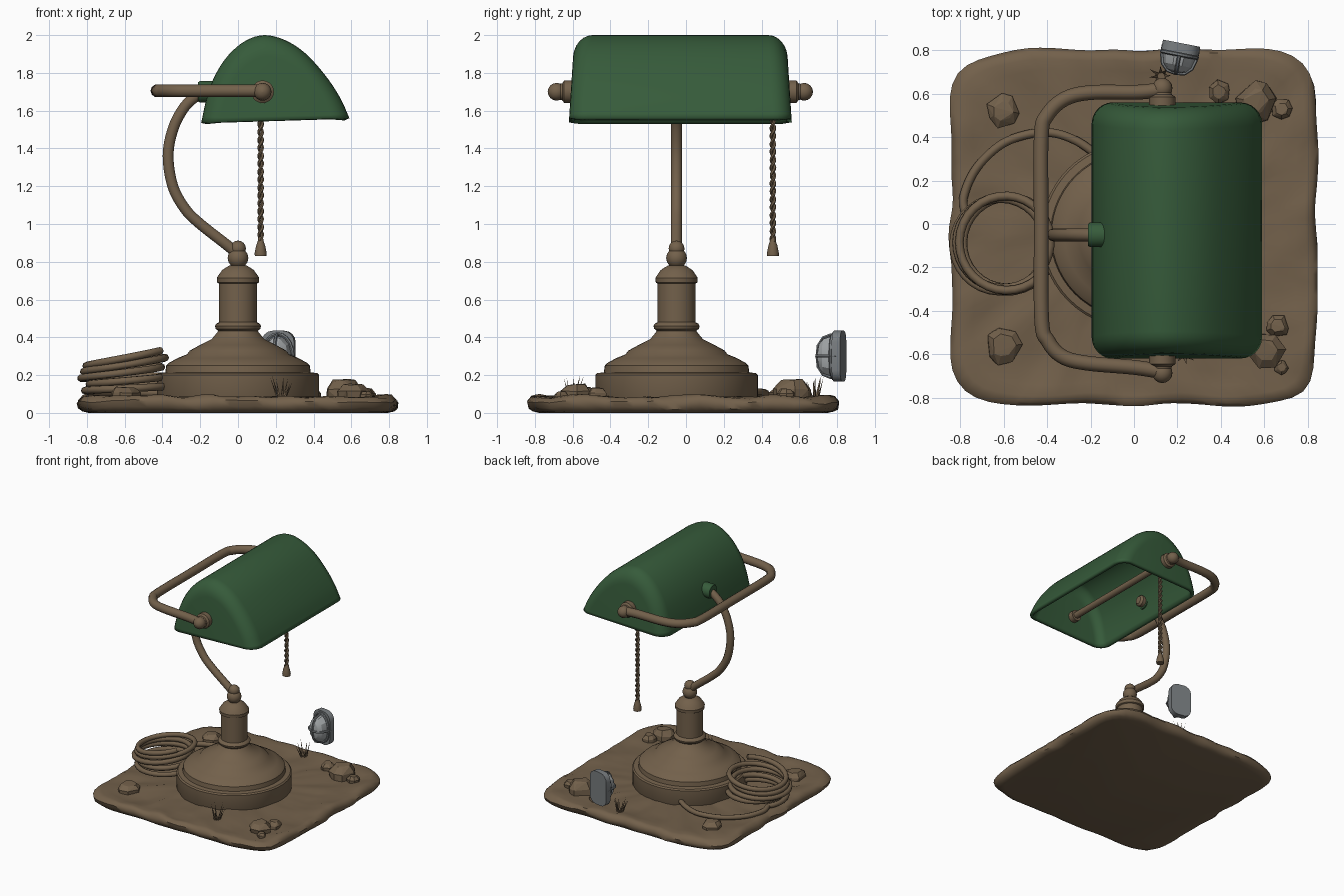
import bpy, bmesh, math, random
from mathutils import Vector, Matrix, noise

if "Cube" in bpy.data.objects:
    bpy.data.objects.remove(bpy.data.objects["Cube"])

random.seed(4)
BASE_Y = -0.05


def material(name, rgb):
    m = bpy.data.materials.new(name)
    m.diffuse_color = (*rgb, 1)
    m.use_nodes = True
    m.node_tree.nodes["Principled BSDF"].inputs["Base Color"].default_value = m.diffuse_color
    return m


BROWN = material("earthy brown", (0.17, 0.118, 0.070))
GREEN = material("shade green", (0.037, 0.105, 0.043))
GREY = material("housing grey", (0.19, 0.205, 0.215))
PALE = material("lens grey", (0.36, 0.38, 0.39))


def finish(name, bm, mat, angle=40):
    bmesh.ops.recalc_face_normals(bm, faces=bm.faces)
    me = bpy.data.meshes.new(name)
    bm.to_mesh(me)
    bm.free()
    return place(name, me, mat, angle)


def place(name, me, mat, angle):
    ob = bpy.data.objects.new(name, me)
    bpy.context.collection.objects.link(ob)
    me.materials.clear()
    me.materials.append(mat)
    if angle:
        bpy.ops.object.select_all(action='DESELECT')
        ob.select_set(True)
        bpy.context.view_layer.objects.active = ob
        bpy.ops.object.shade_smooth_by_angle(angle=math.radians(angle))
    return ob


def smooth_path(pts, n=8):
    """Catmull-Rom interpolation through the points."""
    p = [Vector(q) for q in pts]
    p = [2 * p[0] - p[1]] + p + [2 * p[-1] - p[-2]]
    out = []
    for a, b, c, d in zip(p, p[1:], p[2:], p[3:]):
        for i in range(n):
            t = i / n
            out.append(0.5 * (2 * b + (c - a) * t + (2 * a - 5 * b + 4 * c - d) * t * t
                              + (3 * b - a - 3 * c + d) * t ** 3))
    return out + [p[-2]]


def tube(name, pts, r, mat=BROWN, res=3):
    cu = bpy.data.curves.new(name, 'CURVE')
    cu.dimensions = '3D'
    cu.bevel_depth, cu.bevel_resolution, cu.use_fill_caps = r, res, True
    sp = cu.splines.new('POLY')
    sp.points.add(len(pts) - 1)
    for q, v in zip(sp.points, pts):
        q.co = (*v, 1)
    tmp = bpy.data.objects.new(name + "_curve", cu)
    bpy.context.collection.objects.link(tmp)
    bpy.context.view_layer.update()
    me = bpy.data.meshes.new_from_object(tmp.evaluated_get(bpy.context.evaluated_depsgraph_get()))
    bpy.data.objects.remove(tmp)
    return place(name, me, mat, 50)


def lathe(name, profile, matrix, mat=BROWN, seg=40, angle=35):
    """Revolve (radius, height) points about local z."""
    bm = bmesh.new()
    rings = [[bm.verts.new((r * math.cos(2 * math.pi * i / seg), r * math.sin(2 * math.pi * i / seg), z))
              for i in range(seg)] for r, z in profile]
    for a, b in zip(rings, rings[1:]):
        for i in range(seg):
            j = (i + 1) % seg
            bm.faces.new((a[i], a[j], b[j], b[i]))
    bm.faces.new(rings[0])
    bm.faces.new(rings[-1])
    bm.transform(matrix)
    return finish(name, bm, mat, angle)


def at(x, y, z):
    return Matrix.Translation((x, y, z))


def ball(r, z, n=8):
    return [(max(r * math.sin(math.pi * i / n), 0.002), z - r * math.cos(math.pi * i / n)) for i in range(n + 1)]


# Earth slab: wobbly rounded square with a lumpy top
bm = bmesh.new()
SEG = 120
shells = [(0.1, 0.08), (0.3, 0.08), (0.45, 0.08), (0.58, 0.08), (0.7, 0.08), (0.8, 0.08), (0.88, 0.085),
          (0.94, 0.09), (0.975, 0.085), (1.0, 0.06), (0.995, 0.03), (0.97, 0.008), (0.93, 0.0)]
rings = []
for s, z in shells:
    ring = []
    for i in range(SEG):
        a = 2 * math.pi * i / SEG
        c, d = math.cos(a), math.sin(a)
        k = s / (abs(c) ** 8 + abs(d) ** 8) ** 0.125
        k *= 1 + 0.03 * s * noise.noise(Vector((c * 4, d * 4, z * 6)))
        p = Vector((0.845 * k * c, 0.82 * k * d - 0.015, z))
        if z > 0.02:
            p.z += 0.018 * noise.noise(p * 7) + 0.007 * noise.noise(p * 17)
        ring.append(bm.verts.new(p))
    rings.append(ring)
for a, b in zip(rings, rings[1:]):
    for i in range(SEG):
        bm.faces.new((a[i], a[(i + 1) % SEG], b[(i + 1) % SEG], b[i]))
bm.faces.new(rings[0])
bm.faces.new(rings[-1])
finish("earth_slab", bm, BROWN, 50)

# Lamp foot and column
lathe("lamp_foot", [(0.42, 0.05), (0.43, 0.07), (0.43, 0.2), (0.42, 0.21), (0.385, 0.215), (0.38, 0.25),
                    (0.365, 0.265), (0.32, 0.29), (0.27, 0.31), (0.255, 0.33), (0.2, 0.36), (0.14, 0.39),
                    (0.115, 0.42), (0.1, 0.44)], at(0, BASE_Y, 0), seg=56)
lathe("column", [(0.1, 0.43), (0.118, 0.445), (0.122, 0.46), (0.115, 0.472), (0.1, 0.48), (0.1, 0.685),
                 (0.11, 0.69), (0.112, 0.715), (0.102, 0.73), (0.085, 0.755), (0.06, 0.772), (0.045, 0.78)],
      at(0, BASE_Y, 0))
lathe("column_ball", ball(0.055, 0.82), at(0, BASE_Y, 0), seg=24)

# Curved stem
stem = [(0.0, 0.84), (-0.06, 0.89), (-0.2, 1.0), (-0.28, 1.08), (-0.345, 1.2), (-0.37, 1.36), (-0.345, 1.5),
        (-0.29, 1.61), (-0.23, 1.67), (-0.17, 1.70), (-0.1, 1.70)]
tube("stem", smooth_path([(x, BASE_Y, z) for x, z in stem]), 0.03)
lathe("stem_top_ball", ball(0.042, 0.87), at(0, BASE_Y, 0), seg=24)
along_x = Matrix.Rotation(math.pi / 2, 4, 'Y')
lathe("shade_socket", [(0.05, 0), (0.057, 0.01), (0.057, 0.08)], at(-0.212, BASE_Y, 1.70) @ along_x, GREEN, 24)
lathe("inner_nut", [(0.045, 0), (0.045, 0.03), (0.03, 0.045)], at(-0.13, BASE_Y, 1.70) @ along_x, BROWN, 16)

# Hollow shade: one arched profile swept along y with rounded ends
arch = [(-0.195, 1.535), (-0.165, 1.67), (-0.12, 1.79), (-0.05, 1.895), (0.04, 1.97), (0.14, 2.0),
        (0.25, 1.973), (0.355, 1.905), (0.46, 1.79), (0.54, 1.67), (0.59, 1.56)]
arch = smooth_path([(x, 0, z) for x, z in arch], 4)
pivot = (arch[0] + arch[-1]) / 2
R, HALF = 0.1, 0.59
corner = [(HALF - R + R * math.sin(t * math.pi / 12), 1 - R * (1 - math.cos(t * math.pi / 12)) / 0.4)
          for t in range(7)]
bm = bmesh.new()
rows = []
for y, s in [(-y, s) for y, s in reversed(corner)] + corner:
    row = []
    for p in arch:
        q = pivot + (p - pivot) * s
        q.y = -0.03 + y * (1 - 0.05 * (q.z - 1.54) / 0.46)
        row.append(bm.verts.new(q))
    rows.append(row)
for a, b in zip(rows, rows[1:]):
    for i in range(len(arch) - 1):
        bm.faces.new((a[i], a[i + 1], b[i + 1], b[i]))
bm.faces.new(rows[0])
bm.faces.new(rows[-1])
shade = finish("lamp_shade", bm, GREEN, 45)
mod = shade.modifiers.new("thickness", 'SOLIDIFY')
mod.thickness, mod.offset = 0.028, -1

# Cross bar, end collars and ball knobs
tube("cross_bar", [(0.13, -0.66, 1.70), (0.13, 0.6, 1.70)], 0.027)
for side, y0, label in ((1, 0.53, "back"), (-1, -0.59, "front")):
    out = at(0.13, y0, 1.70) @ Matrix.Rotation(-side * math.pi / 2, 4, 'X')
    lathe(label + "_collar", [(0.06, 0), (0.06, 0.055), (0.045, 0.065), (0.035, 0.1)], out, BROWN, 20)
    lathe(label + "_knob", ball(0.047, 0.095), out, BROWN, 20)
    lathe(label + "_inner_collar", [(0.045, -0.05), (0.045, 0.02)], out, BROWN, 16)

# U-shaped yoke behind the shade
yoke = [(0.13, 0.62), (0.02, 0.607), (-0.2, 0.605), (-0.32, 0.575), (-0.4, 0.5), (-0.427, 0.4), (-0.427, 0.0),
        (-0.425, -0.44), (-0.395, -0.54), (-0.33, -0.61), (-0.22, -0.64), (0.0, -0.66), (0.13, -0.68)]
tube("yoke", smooth_path([(x, y, 1.705) for x, y in yoke]), 0.034)

# Twisted pull chain and its bell
for k in range(2):
    tube("pull_chain_strand", [(0.12 + 0.009 * math.cos(i * 0.6 + k * math.pi),
                                0.46 + 0.009 * math.sin(i * 0.6 + k * math.pi), 0.9 + i * 0.008)
                               for i in range(100)], 0.009, res=1)
lathe("pull_bell", [(0.031, 0.83), (0.032, 0.845), (0.024, 0.885), (0.016, 0.908), (0.012, 0.93)],
      at(0.12, 0.46, 0), BROWN, 12)

# Coiled cord: rising helix that tilts towards the top, then a loose run to the foot
coil = []
TURNS, N = 4.5, 32
for i in range(int(TURNS * N) + 1):
    f = i / (TURNS * N)
    a = math.pi * 0.8 + 2 * math.pi * i / N
    r = 0.212 + 0.009 * math.sin(i * 0.11)
    x = r * math.cos(a)
    coil.append((-0.6 + x + 0.02 * math.sin(f * 8), -0.09 + r * math.sin(a),
                 0.115 + 0.185 * f + x * 0.17 * f))
tube("cord_coil", coil, 0.02, res=2)
run = [coil[0], (-0.785, 0.12, 0.11), (-0.73, 0.25, 0.105), (-0.62, 0.36, 0.105), (-0.5, 0.41, 0.105),
       (-0.38, 0.42, 0.105), (-0.27, 0.385, 0.11), (-0.17, 0.32, 0.11)]
tube("cord_run", smooth_path(run), 0.02, res=2)


# Faceted stones
def stone(x, y, r, h):
    bm = bmesh.new()
    for i in range(7):
        a = 2 * math.pi * i / 7 + random.uniform(-0.25, 0.25)
        for rr, z in ((0.95, -0.03), (1.0, h * 0.5), (0.6, h)):
            k = r * rr * random.uniform(0.88, 1.08)
            bm.verts.new((x + k * math.cos(a), y + k * math.sin(a), 0.08 + z * random.uniform(0.85, 1)))
    res = bmesh.ops.convex_hull(bm, input=bm.verts)
    bmesh.ops.delete(bm, geom=[v for v in bm.verts if not v.link_faces], context='VERTS')
    finish("stone", bm, BROWN, 0)


for s in [(-0.6, 0.52, 0.08, 0.06), (-0.6, -0.56, 0.09, 0.06), (0.39, 0.61, 0.055, 0.05),
          (0.56, 0.56, 0.1, 0.1), (0.68, 0.53, 0.05, 0.05), (0.66, -0.47, 0.055, 0.055),
          (0.61, -0.58, 0.085, 0.075), (0.68, -0.66, 0.035, 0.035)]:
    stone(*s)

# Grass tufts: thin pointed blades leaning outwards
for gx, gy in ((0.23, -0.6), (0.125, 0.68)):
    bm = bmesh.new()
    for i in range(8):
        a = i * math.pi / 4 + random.uniform(-0.3, 0.3)
        d = Vector((math.cos(a), math.sin(a), 0))
        base = Vector((gx, gy, 0.075)) + d * 0.015
        tip = base + d * random.uniform(0.025, 0.05) + Vector((0, 0, random.uniform(0.08, 0.125)))
        w = Vector((-d.y, d.x, 0)) * 0.008
        v = [bm.verts.new(p) for p in (base + w, base - w, base + d * 0.01, tip)]
        for f in ((0, 1, 2), (0, 1, 3), (1, 2, 3), (2, 0, 3)):
            bm.faces.new([v[j] for j in f])
    finish("grass_tuft", bm, BROWN, 0)

# Floating grey bulkhead light: rounded back plate, faceted lens and cage ribs
light = at(0.215, 0.81, 0.30) @ Matrix.Rotation(math.radians(-11), 4, 'Z')
bm = bmesh.new()
bmesh.ops.create_cube(bm, size=1, matrix=Matrix.Diagonal((0.175, 0.045, 0.27, 1)))
bmesh.ops.bevel(bm, geom=[e for e in bm.edges if abs(e.verts[0].co.y - e.verts[1].co.y) > 0.01],
                offset=0.06, segments=4, profile=0.5, affect='EDGES')
bm.transform(light)
finish("light_back_plate", bm, GREY, 30)
lens = light @ Matrix.Rotation(math.pi / 2, 4, 'X') @ Matrix.Diagonal((0.078, 0.112, 1, 1))
lathe("light_lens", [(1, 0.0), (0.98, 0.04), (0.86, 0.08), (0.6, 0.105), (0.25, 0.115)], lens, PALE, 10, 25)
rib = [(-1.03, 0.0), (-1.01, 0.045), (-0.87, 0.085), (-0.5, 0.112), (0, 0.118),
       (0.5, 0.112), (0.87, 0.085), (1.01, 0.045), (1.03, 0.0)]
tube("cage_rib_upright", [lens @ Vector((0, u, h)) for u, h in rib], 0.009, GREY, 1)
tube("cage_rib_level", [lens @ Vector((u, 0, h)) for u, h in rib], 0.009, GREY, 1)
tube("cage_rim", [lens @ Vector((1.05 * math.cos(i * math.pi / 10), 1.05 * math.sin(i * math.pi / 10), 0.03))
                  for i in range(21)], 0.01, GREY, 1)
